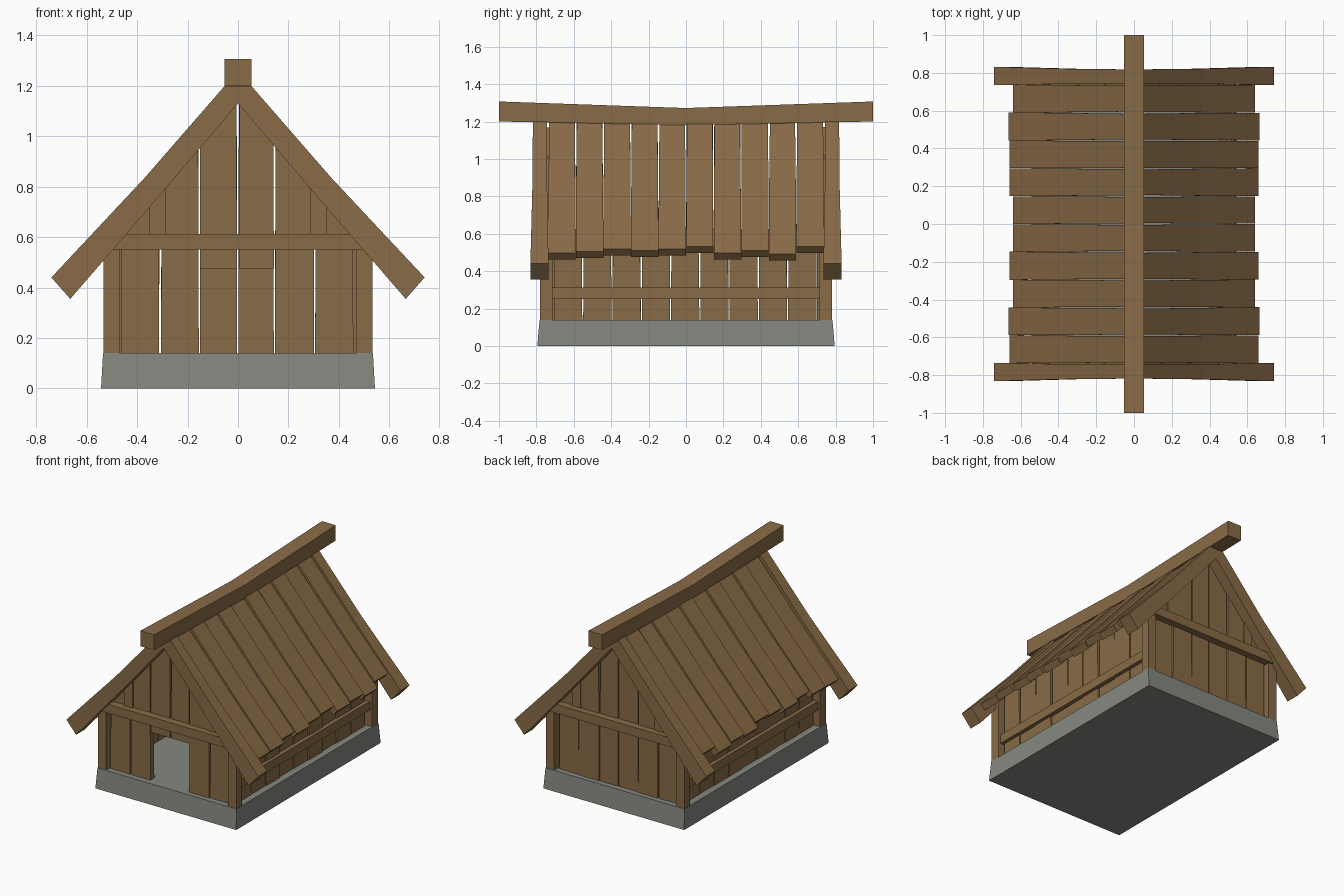
import bpy, bmesh, random

random.seed(4)
cube = bpy.data.objects.get("Cube")
if cube:
    bpy.data.objects.remove(cube, do_unlink=True)


def material(name, rgb):
    m = bpy.data.materials.new(name)
    m.use_nodes = True
    m.diffuse_color = (*rgb, 1)
    m.node_tree.nodes["Principled BSDF"].inputs["Base Color"].default_value = (*rgb, 1)
    return m


WOOD = material("brown wood", (0.25, 0.147, 0.062))
STONE = material("grey stone", (0.235, 0.243, 0.215))


def loft(name, rings, mat=WOOD):
    """Solid through a row of four-cornered sections."""
    bm = bmesh.new()
    loops = [[bm.verts.new(p) for p in ring] for ring in rings]
    for a, b in zip(loops, loops[1:]):
        for i in range(4):
            j = (i + 1) % 4
            bm.faces.new((a[i], a[j], b[j], b[i]))
    bm.faces.new(loops[0])
    bm.faces.new(loops[-1])
    bmesh.ops.recalc_face_normals(bm, faces=bm.faces)
    mesh = bpy.data.meshes.new(name)
    bm.to_mesh(mesh)
    bm.free()
    mesh.materials.append(mat)
    obj = bpy.data.objects.new(name, mesh)
    bpy.context.collection.objects.link(obj)
    return obj


def rect(x0, x1, y0, y1, z):
    return [(x0, y0, z), (x1, y0, z), (x1, y1, z), (x0, y1, z)]


def box(name, x0, x1, y0, y1, z0, z1):
    return loft(name, [rect(x0, x1, y0, y1, z0), rect(x0, x1, y0, y1, z1)])


def jitter(amount=0.004):
    return random.uniform(-amount, amount)


def gable_height(x):
    return 1.175 - 1.14 * abs(x)


def slope_board(name, side, outer, inner, spans):
    """Board running down the roof; spans give its y range at each station."""
    rings = []
    for (ox, oz), (ix, iz), (a, b) in zip(outer, inner, spans):
        rings.append([(side * ox, a, oz), (side * ox, b, oz),
                      (side * ix, b, iz), (side * ix, a, iz)])
    loft(name, rings)


# Stone foundation, slightly tapered
loft("foundation", [rect(-0.543, 0.543, -0.795, 0.795, 0),
                    rect(-0.535, 0.535, -0.783, 0.783, 0.14)], STONE)

# Corner posts
for sx in (-1, 1):
    for sy in (-1, 1):
        box("corner_post", sx * 0.47, sx * 0.533, sy * 0.715, sy * 0.78, 0.14, 0.62)

# Gable walls: upright planks cut to the roof slope, with a doorway in front
edges = [-0.465, -0.308, -0.154, 0, 0.144, 0.304, 0.46]
for sy, end in ((-1, "front"), (1, "back")):
    for x0, x1 in zip(edges, edges[1:]):
        over_door = end == "front" and abs(x0 + x1) < 0.2
        low = 0.475 if over_door else 0.14
        b0, b1 = x0 + 0.003 + jitter(0.002), x1 - 0.003 + jitter(0.002)
        t0, t1 = x0 + 0.005 + jitter(0.002), x1 - 0.005 + jitter(0.002)
        y0, y1 = sy * 0.70, sy * (0.745 + jitter())
        top = [(x, y, gable_height(x)) for x, y in
               ((t0, y0), (t1, y0), (t1, y1), (t0, y1))]
        loft(end + "_wall_plank", [rect(b0, b1, y0, y1, low), top])
    # Short studs above the tie beam
    for sx in (-1, 1):
        xa, xb = sx * 0.285, sx * 0.35
        ya, yb = sy * 0.73, sy * 0.755
        loft(end + "_gable_stud", [
            rect(xa, xb, ya, yb, 0.60),
            [(x, y, gable_height(x)) for x, y in
             ((xa, ya), (xb, ya), (xb, yb), (xa, yb))]])
    # Tie beam across the gable
    box(end + "_tie_beam", -0.53, 0.53, sy * 0.735, sy * 0.795, 0.55, 0.612)

# Side walls: upright planks and a horizontal rail
count, start, pitch = 9, -0.708, 0.1565
for sx, side in ((-1, "right"), (1, "left")):
    for i in range(count):
        y0 = start + i * pitch
        y1 = y0 + pitch
        x0, x1 = sx * 0.45, sx * (0.488 + jitter())
        loft(side + "_wall_plank", [
            rect(x0, x1, y0 + 0.002, y1 - 0.003, 0.14),
            rect(x0, x1, y0 + 0.005 + jitter(0.002), y1 - 0.006 + jitter(0.002), 0.625)])
    box(side + "_wall_rail", sx * 0.48, sx * 0.515, -0.715, 0.715, 0.25, 0.312)

# Roof planks of uneven length, sagging a little at mid slope
ends = [0.66, 0.665, 0.64, 0.66, 0.64, 0.64, 0.66, 0.66, 0.665, 0.64]
for sx, side in ((-1, "right"), (1, "left")):
    for i, end in enumerate(ends):
        y0 = -0.737 + i * 0.1474
        y1 = y0 + 0.1474
        lift = 0.012 if i % 2 else 0.0
        foot = 0.515 - (end - 0.655) * 1.08 - 0.012 + lift
        outer = [(0, 1.235 + lift), (0.36, 0.823 + lift), (end, foot)]
        inner = [(0, 1.17 + lift), (0.327, 0.788 + lift), (end - 0.033, foot - 0.035)]
        g = 0.005 + jitter(0.002)
        spans = [(y0 + g, y1 - g), (y0 + 0.002, y1 - 0.002), (y0 + jitter(0.002), y1 + jitter(0.002))]
        slope_board(side + "_roof_plank", sx, outer, inner, spans)

# Barge boards framing both ends of the roof
outer = [(0, 1.26), (0.37, 0.835), (0.74, 0.44)]
inner = [(0, 1.13), (0.31, 0.765), (0.665, 0.355)]
for sx in (-1, 1):
    for sy in (-1, 1):
        spans = [(sy * 0.742, sy * 0.818), (sy * 0.742, sy * 0.822), (sy * 0.735, sy * 0.832)]
        slope_board("barge_board", sx, outer, inner, spans)

# Ridge beam, dipping toward the middle
loft("ridge_beam", [
    [(-0.053, y, low), (0.053, y, low), (0.053, y, high), (-0.053, y, high)]
    for y, low, high in ((-1, 1.2, 1.307), (0, 1.18, 1.272), (1, 1.2, 1.307))])
